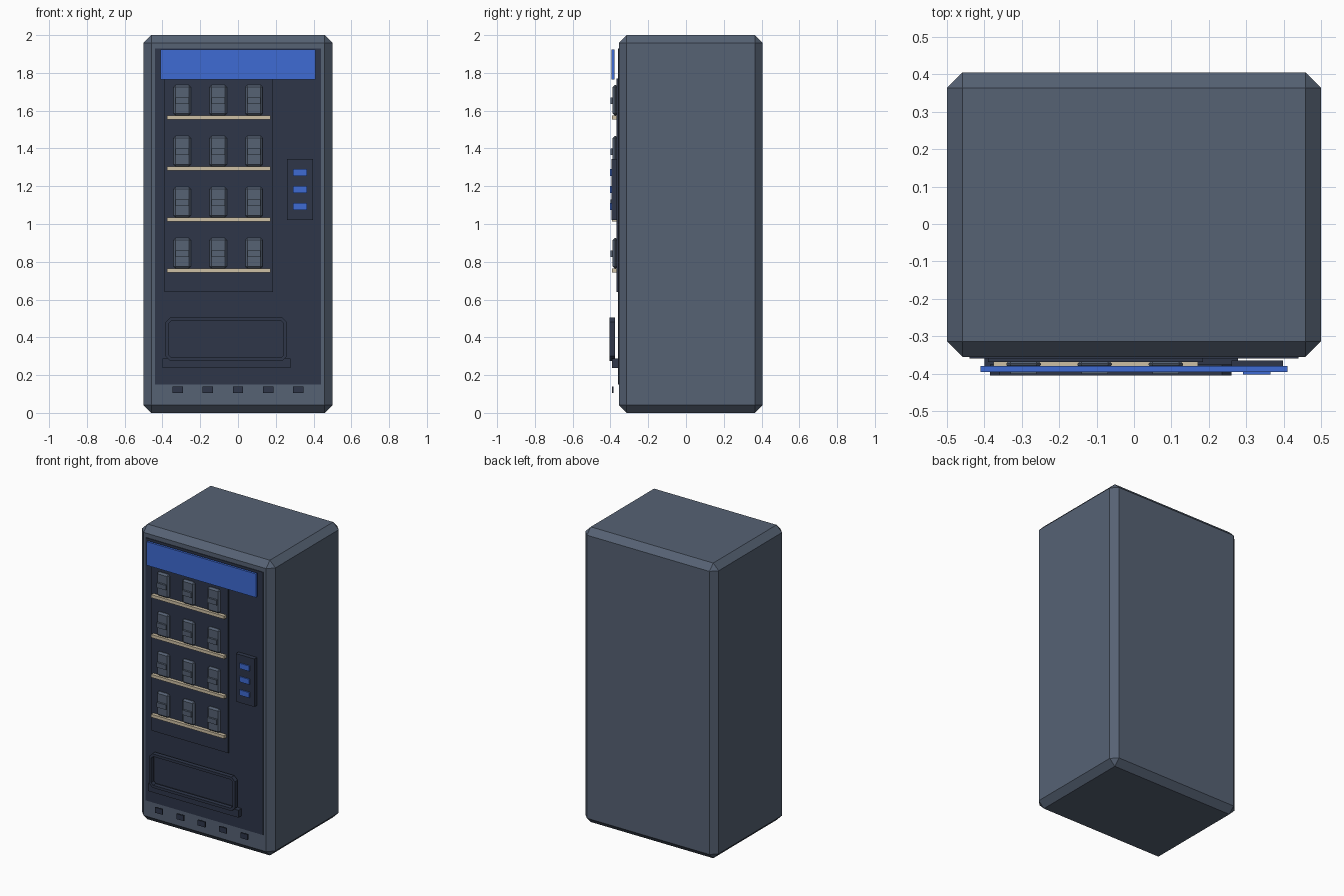
import bpy
import bmesh

cube = bpy.data.objects.get("Cube")
if cube:
    bpy.data.objects.remove(cube, do_unlink=True)


def material(name, rgb):
    # sRGB bytes to linear
    lin = [((c / 255 + 0.055) / 1.055) ** 2.4 for c in rgb] + [1.0]
    m = bpy.data.materials.new(name)
    m.use_nodes = True
    m.diffuse_color = lin
    m.node_tree.nodes["Principled BSDF"].inputs["Base Color"].default_value = lin
    return m


GREY = material("slate grey", (86, 98, 116))
DARK = material("dark navy", (46, 54, 73))
BLUE = material("bright blue", (62, 107, 212))
TAN = material("pale tan", (206, 192, 165))


def finish(name, bm, mat):
    bmesh.ops.recalc_face_normals(bm, faces=bm.faces)
    mesh = bpy.data.meshes.new(name)
    bm.to_mesh(mesh)
    bm.free()
    mesh.materials.append(mat)
    obj = bpy.data.objects.new(name, mesh)
    bpy.context.collection.objects.link(obj)
    return obj


def box(name, mat, x, y, z, bevel=0):
    """Box from (min, max) ranges, with an optional flat chamfer."""
    bm = bmesh.new()
    bmesh.ops.create_cube(bm, size=1)
    for v in bm.verts:
        v.co = [r[0] if c < 0 else r[1] for c, r in zip(v.co, (x, y, z))]
    if bevel:
        bmesh.ops.bevel(bm, geom=bm.edges[:], offset=bevel, segments=1,
                        affect='EDGES', profile=0.5)
    return finish(name, bm, mat)


def span(centre, size):
    return (centre - size / 2, centre + size / 2)


def frame(name, mat, x, y, z, width, cut):
    """Open rectangular frame with clipped corners."""
    def ring(inset, depth):
        x0, x1, z0, z1 = x[0] + inset, x[1] - inset, z[0] + inset, z[1] - inset
        c = cut - inset * 0.6
        pts = [(x0 + c, z0), (x1 - c, z0), (x1, z0 + c), (x1, z1 - c),
               (x1 - c, z1), (x0 + c, z1), (x0, z1 - c), (x0, z0 + c)]
        return [bm.verts.new((px, depth, pz)) for px, pz in pts]

    bm = bmesh.new()
    loops = [ring(0, y[0]), ring(width, y[0]), ring(width, y[1]), ring(0, y[1])]
    for a, b in zip(loops, loops[1:] + loops[:1]):
        for i in range(8):
            j = (i + 1) % 8
            bm.faces.new((a[i], a[j], b[j], b[i]))
    return finish(name, bm, mat)


# Cabinet and front panels
box("cabinet", GREY, (-0.5, 0.5), (-0.355, 0.405), (0, 2), 0.041)
box("front_panel", DARK, (-0.44, 0.44), (-0.36, -0.35), (0.15, 1.93))
box("display_window", DARK, (-0.39, 0.185), (-0.369, -0.358), (0.64, 1.77))
box("header_sign", BLUE, (-0.41, 0.41), (-0.395, -0.379), (1.765, 1.925))

# Shelves with three packaged items each
for row in range(4):
    z = 1.563 - row * 0.27
    box(f"shelf_{row + 1}", TAN, (-0.376, 0.171), (-0.392, -0.365), span(z, 0.021))
    for col in range(3):
        x = -0.295 + col * 0.19
        tag = f"{row + 1}_{col + 1}"
        box("item_" + tag, GREY, span(x, 0.092), (-0.388, -0.362),
            (z + 0.011, z + 0.173), 0.011)
        box("item_label_" + tag, GREY, span(x, 0.07), (-0.401, -0.387),
            span(z + 0.09, 0.033))

# Keypad
box("keypad", DARK, (0.26, 0.398), (-0.394, -0.365), (1.02, 1.345))
for i in range(3):
    box(f"keypad_button_{i + 1}", BLUE, span(0.328, 0.074), (-0.402, -0.392),
        span(1.273 - i * 0.09, 0.036))

# Delivery hatch
frame("hatch_frame", DARK, (-0.385, 0.26), (-0.405, -0.375), (0.275, 0.505), 0.018, 0.025)
box("hatch_ledge", DARK, (-0.4, 0.278), (-0.393, -0.358), (0.237, 0.287))

# Vents along the base
for i in range(5):
    box(f"vent_{i + 1}", DARK, span((i - 2) * 0.16, 0.055), (-0.393, -0.383), (0.104, 0.14))
